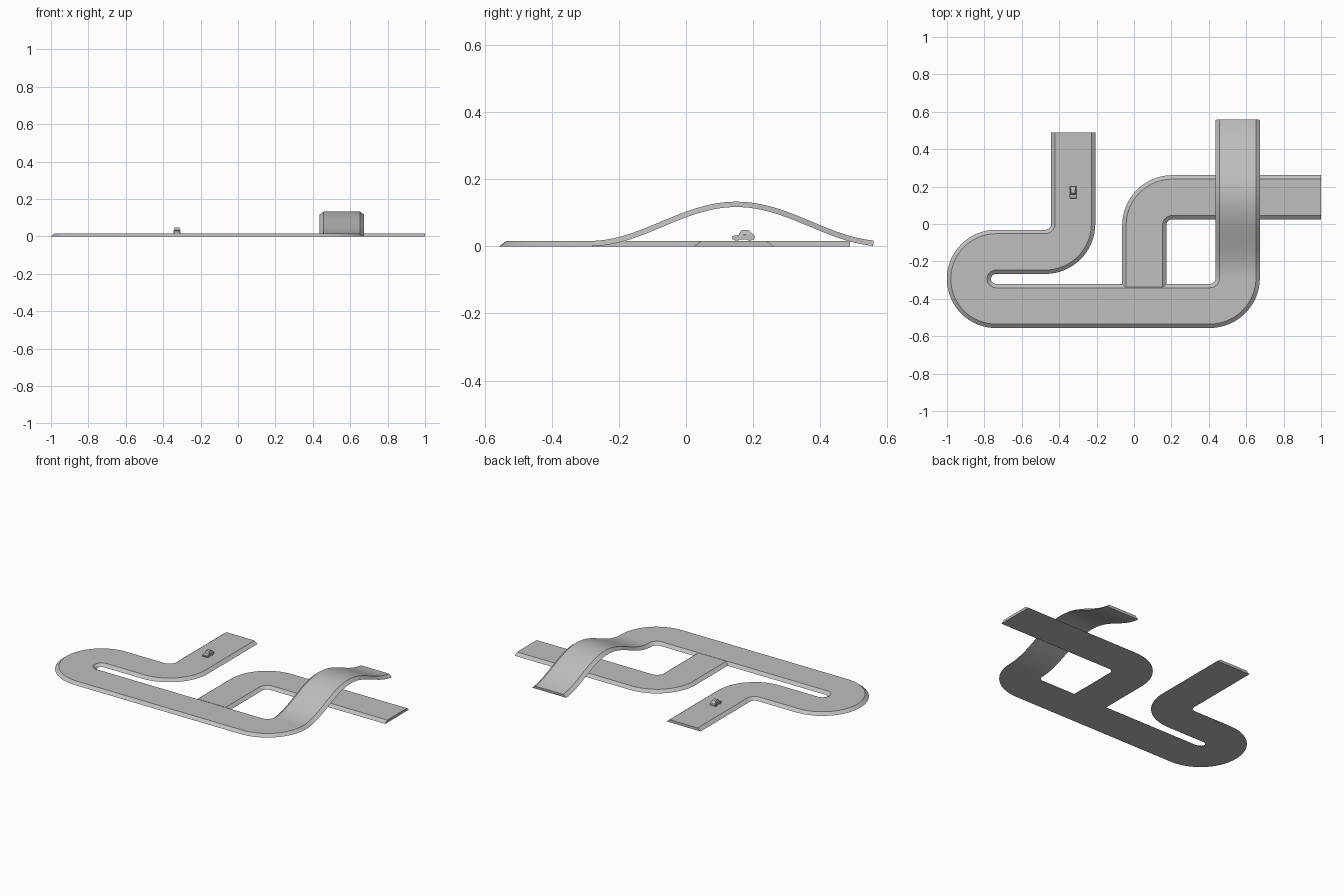
import bpy, bmesh, math
from mathutils import Vector

if "Cube" in bpy.data.objects:
    bpy.data.objects.remove(bpy.data.objects["Cube"])

HALF, CHAMFER, THICK = 0.118, 0.021, 0.016
CAR_X = -0.326

grey = bpy.data.materials.new("plain grey")
grey.diffuse_color = (0.52, 0.52, 0.52, 1)
grey.use_nodes = True
grey.node_tree.nodes["Principled BSDF"].inputs["Base Color"].default_value = grey.diffuse_color


def make(name, bm, smooth=False):
    bmesh.ops.recalc_face_normals(bm, faces=bm.faces)
    me = bpy.data.meshes.new(name)
    bm.to_mesh(me)
    bm.free()
    me.materials.append(grey)
    ob = bpy.data.objects.new(name, me)
    bpy.context.collection.objects.link(ob)
    if smooth:
        bpy.ops.object.select_all(action='DESELECT')
        ob.select_set(True)
        bpy.context.view_layer.objects.active = ob
        bpy.ops.object.shade_smooth_by_angle(angle=math.radians(25))
    return ob


def arc(cx, cy, r, a0, a1, n):
    return [Vector((cx + r * math.cos(math.radians(a0 + (a1 - a0) * i / n)),
                    cy + r * math.sin(math.radians(a0 + (a1 - a0) * i / n)), 0))
            for i in range(n + 1)]


def road(name, path):
    """Sweep the chamfered road section along a path."""
    section = [(-HALF, 0), (HALF, 0), (HALF - CHAMFER, THICK), (CHAMFER - HALF, THICK)]
    bm = bmesh.new()
    rings = []
    for i, p in enumerate(path):
        a = (p - path[max(i - 1, 0)]).normalized()
        b = (path[min(i + 1, len(path) - 1)] - p).normalized()
        t = (a + b).normalized()
        side = Vector((t.y, -t.x, 0)).normalized()
        up = side.cross(t)
        rings.append([bm.verts.new(p + side * s + up * h) for s, h in section])
    for r0, r1 in zip(rings, rings[1:]):
        for k in range(4):
            bm.faces.new((r0[k], r0[(k + 1) % 4], r1[(k + 1) % 4], r1[k]))
    bm.faces.new(rings[0])
    bm.faces.new(rings[-1])
    return make(name, bm, True)


# main road: entry, bend, hairpin, long straight, bend, humped bridge
main = [Vector((-0.325, 0.488, 0))]
main += arc(-0.475, 0.001, 0.15, 0, -90, 16)
main += arc(-0.738, -0.2935, 0.1445, 90, 270, 32)
main += arc(0.405, -0.288, 0.15, -90, 0, 16)
y0, y1, mid, N = -0.288, 0.557, 0.15, 48
for i in range(1, N + 1):
    y = y0 + (y1 - y0) * i / N
    z = 0.117 * (1 + math.cos(math.pi * (y - mid) / (mid - y0))) / 2
    main.append(Vector((0.555, y, z)))
road("main_road_with_bridge", main)

# side road joining the long straight and passing under the bridge
branch = [Vector((0.055, -0.338, 0))]
branch += arc(0.205, -0.007, 0.15, 180, 90, 16)
branch.append(Vector((1.0, 0.143, 0)))
road("branch_road", branch)


def loft(name, profile, half_bottom, half_top, z0, z1, inset=0):
    """Side profile (y, z) given width, narrowing towards the top."""
    bm = bmesh.new()
    sides = []
    for s in (-1, 1):
        sides.append([bm.verts.new((CAR_X + s * (half_bottom + (half_top - half_bottom)
                      * (z - z0) / (z1 - z0)), y, z)) for y, z in profile])
    n = len(profile)
    bm.faces.new(sides[0])
    bm.faces.new(sides[1])
    for k in range(n):
        bm.faces.new((sides[0][k], sides[0][(k + 1) % n], sides[1][(k + 1) % n], sides[1][k]))
    bmesh.ops.recalc_face_normals(bm, faces=bm.faces)
    if inset:
        # recessed windows on every upright cabin face
        panes = [f for f in bm.faces if abs(f.normal.z) < 0.9]
        bmesh.ops.inset_individual(bm, faces=panes, thickness=inset, depth=-0.0006)
    return make(name, bm)


# car body, cabin and wheels
loft("car_body", [(0.138, 0.021), (0.137, 0.028), (0.140, 0.031), (0.158, 0.034),
                  (0.202, 0.035), (0.204, 0.031), (0.203, 0.021)],
     0.0175, 0.0165, 0.021, 0.035)
loft("car_cabin", [(0.157, 0.0335), (0.164, 0.0475), (0.168, 0.049), (0.185, 0.0485),
                   (0.189, 0.047), (0.201, 0.0345)],
     0.0162, 0.0115, 0.0335, 0.049, 0.0018)
for label, y in (("front", 0.151), ("rear", 0.190)):
    for side, s in (("left", -1), ("right", 1)):
        bm = bmesh.new()
        bmesh.ops.create_cone(bm, cap_ends=True, segments=16, radius1=0.0075,
                              radius2=0.0075, depth=0.005)
        for v in bm.verts:
            x, yy, z = v.co
            v.co = (CAR_X + s * 0.0155 + z, y + x, THICK + 0.0075 + yy)
        make(f"car_wheel_{label}_{side}", bm, True)
